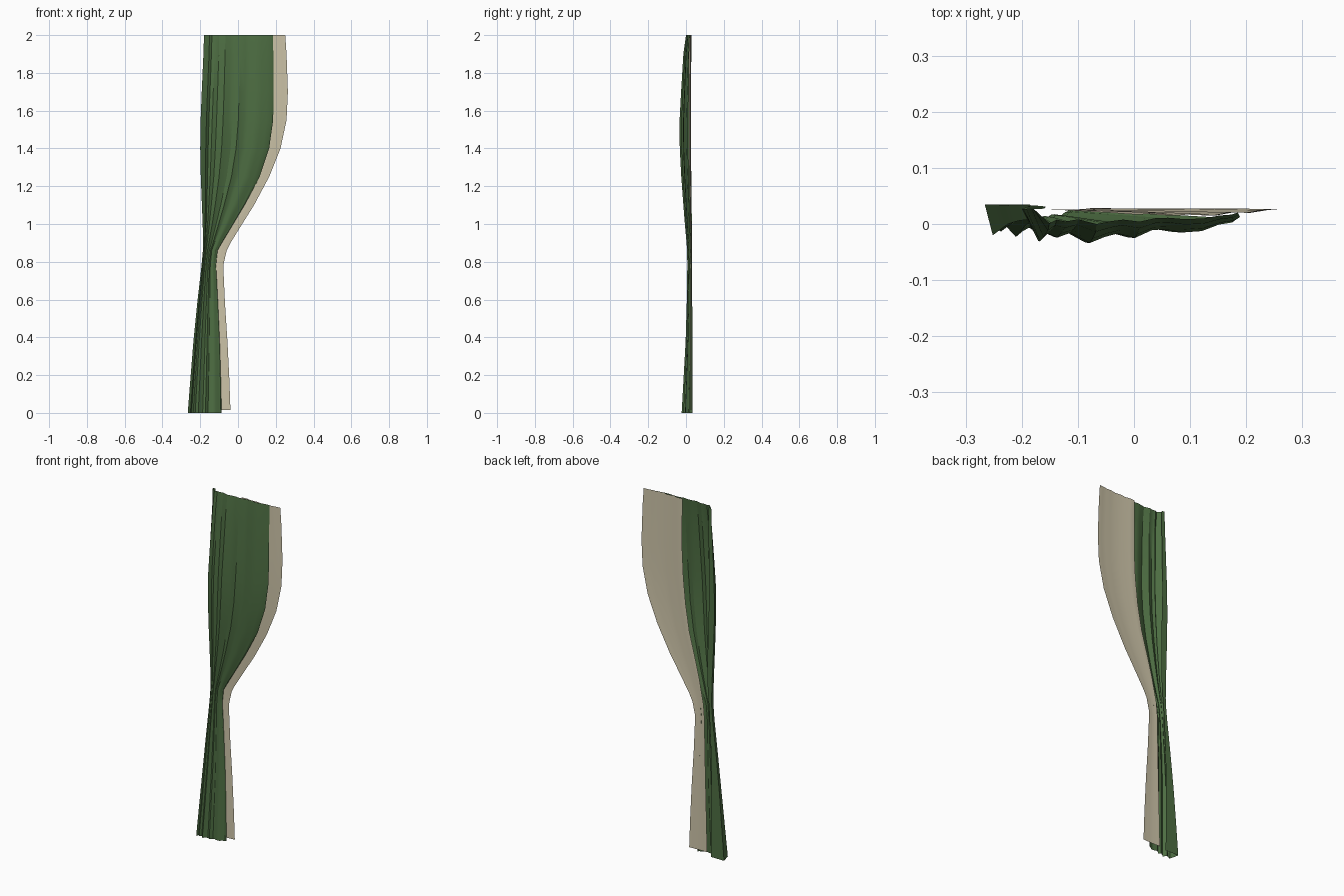
import bpy, bmesh

# rows: z, green left, green right, lining left, lining right, front y, back y, return width
ROWS = [
    (2.00, -.180, .185, .010, .250, .000, .028, .05),
    (1.90, -.183, .187, .012, .257, -.014, .028, .06),
    (1.70, -.192, .189, .012, .264, -.026, .027, .07),
    (1.55, -.198, .186, .005, .257, -.034, .027, .08),
    (1.40, -.200, .165, -.010, .225, -.033, .027, .10),
    (1.25, -.197, .115, -.035, .165, -.025, .028, .12),
    (1.10, -.191, .035, -.075, .085, -.014, .030, .15),
    (1.00, -.187, -.025, -.100, .022, -.006, .031, .18),
    (0.90, -.185, -.085, -.120, -.040, .003, .032, .20),
    (0.86, -.186, -.108, -.128, -.060, .006, .032, .22),
    (0.78, -.193, -.116, -.135, -.078, .007, .033, .25),
    (0.58, -.216, -.106, -.138, -.069, .004, .033, .30),
    (0.38, -.236, -.097, -.143, -.056, -.002, .034, .36),
    (0.18, -.252, -.091, -.148, -.046, -.013, .035, .42),
    (0.00, -.266, -.087, -.152, -.040, -.023, .035, .47),
]
# fold cross-sections: position across the cloth, depth towards the front
FOLDS = [(0, .0), (.08, .95), (.115, .72), (.16, .84), (.22, .70), (.31, 1), (.38, .82),
         (.44, .72), (.52, .85), (.60, .62), (.66, .60), (.74, .69), (.83, .65),
         (.91, .46), (.97, .40), (1, .27)]
LINING_FOLDS = [(0, .017), (.14, .020), (.26, .015), (.40, .019), (.53, .015),
                (.66, .021), (.78, .020), (.9, .025), (1, .027)]


def sheet(name, rows, color):
    """Skin a grid of points into a cloth sheet."""
    bm = bmesh.new()
    grid = [[bm.verts.new(p) for p in row] for row in rows]
    for a, b in zip(grid, grid[1:]):
        for i in range(len(a) - 1):
            bm.faces.new((a[i], b[i], b[i + 1], a[i + 1]))
    me = bpy.data.meshes.new(name)
    bm.to_mesh(me)
    bm.free()
    ob = bpy.data.objects.new(name, me)
    bpy.context.collection.objects.link(ob)
    mat = bpy.data.materials.new(name + "_cloth")
    mat.diffuse_color = color
    me.materials.append(mat)
    bpy.context.view_layer.objects.active = ob
    ob.select_set(True)
    bpy.ops.object.shade_smooth_by_angle(angle=0.5)
    ob.select_set(False)
    return ob


outer, lining = [], []
for z, gl, gr, bl, br, fy, by, ret in ROWS:
    w = gr - gl
    # edge of the cloth turned back behind itself, then the front folds
    outer.append([(gl + ret * w, by, z)] +
                 [(gl + t * w, by + (fy - by) * f, z) for t, f in FOLDS])
    # lining flattens and moves back where the curtain is gathered
    k = min(1, max(0, (z - .85) / .6))
    lining.append([(bl + t * (br - bl), y * k + (.026 + .3 * (y - .02)) * (1 - k),
                    max(z, .015)) for t, y in LINING_FOLDS])

sheet("curtain", outer, (.075, .155, .055, 1))
sheet("lining", lining, (.62, .56, .40, 1))
